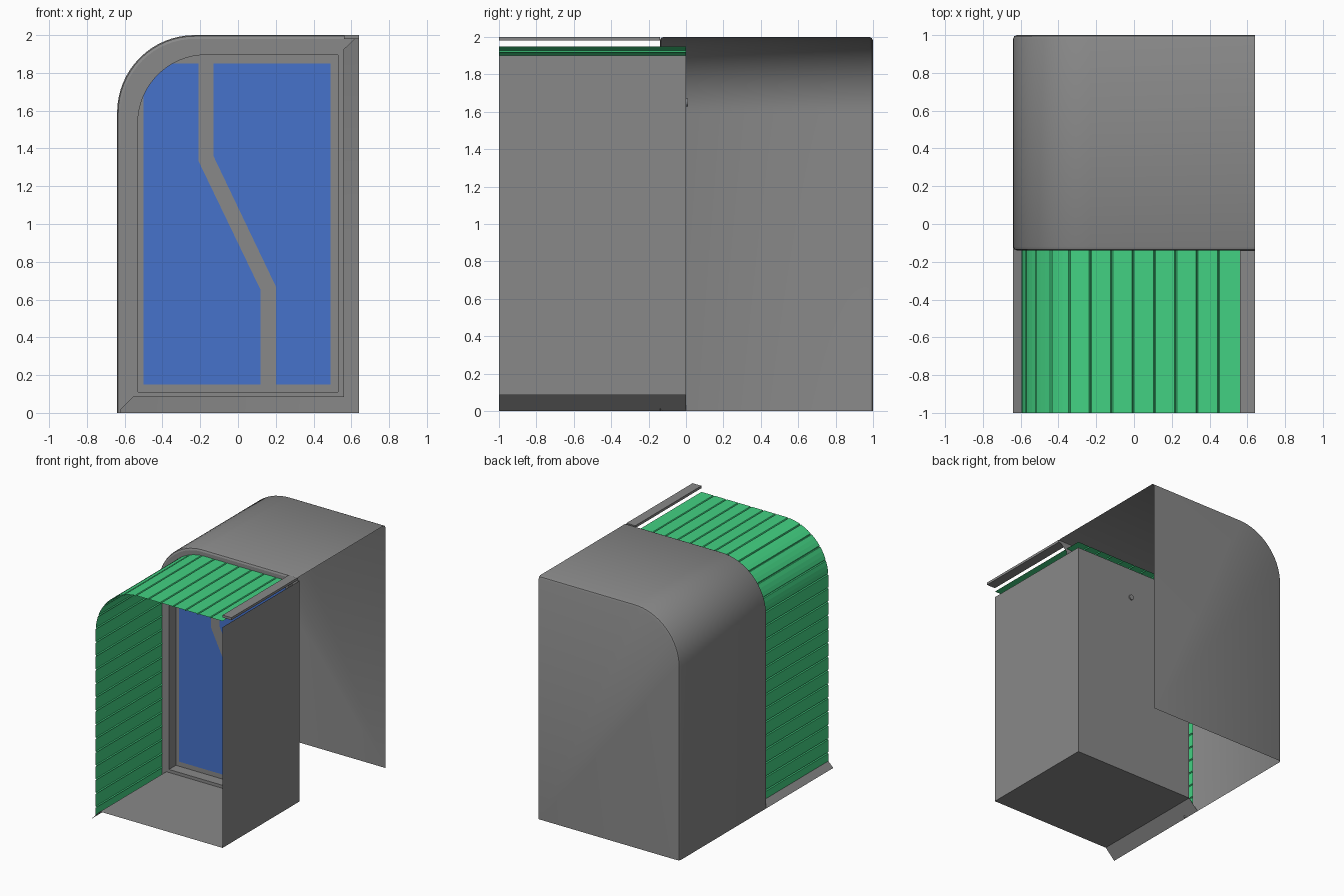
import bpy, bmesh, math

if "Cube" in bpy.data.objects:
    bpy.data.objects.remove(bpy.data.objects["Cube"])


def material(name, rgb):
    m = bpy.data.materials.new(name)
    m.diffuse_color = (*rgb, 1)
    m.use_nodes = True
    m.node_tree.nodes["Principled BSDF"].inputs["Base Color"].default_value = m.diffuse_color
    return m


GRAY = material("gray", (0.25, 0.25, 0.25))
GREEN = material("green", (0.055, 0.64, 0.225))
BLUE = material("blue", (0.062, 0.17, 0.60))


def build(name, faces, mat, smooth=False):
    """Object from a list of faces, each a list of points."""
    bm = bmesh.new()
    for f in faces:
        bm.faces.new([bm.verts.new(p) for p in f])
    bmesh.ops.remove_doubles(bm, verts=bm.verts[:], dist=0.0005)
    bmesh.ops.recalc_face_normals(bm, faces=bm.faces[:])
    me = bpy.data.meshes.new(name)
    bm.to_mesh(me)
    bm.free()
    me.materials.append(mat)
    ob = bpy.data.objects.new(name, me)
    bpy.context.collection.objects.link(ob)
    if smooth:
        bpy.ops.object.select_all(action='DESELECT')
        ob.select_set(True)
        bpy.context.view_layer.objects.active = ob
        bpy.ops.object.shade_smooth_by_angle(angle=math.radians(35))
    return ob


def at(pts, y):
    return [(x, y, z) for x, z in pts]


def loft(rings):
    """Quads between neighbouring open rings."""
    return [[a[i], a[i + 1], b[i + 1], b[i]]
            for a, b in zip(rings, rings[1:]) for i in range(len(a) - 1)]


def profile(left, top, r, foot, right, n=16):
    """Left side, rounded shoulder, flat top."""
    arc = [(left + r - r * math.cos(math.pi / 2 * i / n),
            top - r + r * math.sin(math.pi / 2 * i / n)) for i in range(n + 1)]
    return [(left, foot)] + arc + [(right, top)]


# Rear shell: side, roof and back with small rolled edges
def shell_ring(o, y, foot=0.0):
    return at(profile(-0.64 + o, 2 - o, 0.41 - o, foot, 0.64), y)


rings = [shell_ring(o, y) for o, y in
         [(0.02, -0.14), (0.006, -0.134), (0, -0.12), (0, 0.98), (0.006, 0.994), (0.02, 1)]]
back = rings[-1] + [(0.64, 1, 0)]
build("rear_shell", loft(rings) + [back], GRAY, True)

# Front surround: mitred band, narrow bottom and right borders, reveal
F, W = -0.14, -0.05
inner = profile(-0.53, 1.895, 0.36, 0.11, 0.53)
outer = profile(-0.62, 1.98, 0.39, 0.02, 0.62)
opening = inner + [(0.53, 0.11)]
faces = loft([at(outer, F), at(inner, F)])
faces.append(at([(0.53, 0.11), (0.56, 0.085), (0.56, 1.925), (0.53, 1.895)], F))
faces.append(at([(-0.555, 0.085), (0.56, 0.085), (0.53, 0.11), (-0.53, 0.11)], F))
closed = opening + opening[:1]
faces += loft([at(closed, F), at(closed, W)])
build("window_surround", faces, GRAY, True)
build("window_frame", [at(opening, W)], GRAY)

# Two glass panes beside the bent mullion, left one clipped by the shoulder
G = W - 0.004
arc = [(x, z) for x, z in inner if -0.5 < x < -0.353 and z > 1.684]
left_pane = [(-0.5, 0.15), (0.12, 0.15), (0.12, 0.65), (-0.21, 1.335), (-0.21, 1.85),
             (-0.353, 1.85)] + arc[::-1] + [(-0.5, 1.684)]
right_pane = [(0.2, 0.15), (0.49, 0.15), (0.49, 1.85), (-0.13, 1.85), (-0.13, 1.36), (0.2, 0.67)]
build("left_pane", [at(left_pane, G)], BLUE)
build("right_pane", [at(right_pane, G)], BLUE)

# Rear panel of the front bay, with a small round fitting
panel = profile(-0.555, 1.9, 0.36, 0.085, 0.56) + [(0.56, 0.085)]
build("rear_panel", [at(panel, 0)], GRAY)
circle = [(0.03 + 0.022 * math.cos(a * math.pi / 8), 1.65 + 0.022 * math.sin(a * math.pi / 8))
          for a in range(16)]
loop = circle + circle[:1]
build("round_fitting", loft([at(loop, 0), at(loop, 0.01)]) + [at(circle, 0.01)], GRAY)


# Floor, right wall, sloping sill and top flange
def sheet(name, a, b, y0=-1, y1=0):
    build(name, loft([at([a, b], y0), at([a, b], y1)]), GRAY)


sheet("floor", (-0.555, 0.085), (0.56, 0.085))
sheet("right_wall", (0.56, 0.085), (0.56, 1.9))
sheet("sloping_sill", (-0.64, 0), (-0.555, 0.085))
rim = [(0.56, 2), (0.64, 2), (0.64, 1.98), (0.56, 1.98)]
loop = rim + rim[:1]
build("top_flange", loft([at(loop, -1), at(loop, F)]) + [at(rim, -1), at(rim, F)], GRAY)

# Grooved board cladding wrapped over the side and roof
L, T, R, X, FOOT = -0.595, 1.95, 0.39, 0.56, 0.045
top_len, arc_len = X - (L + R), R * math.pi / 2
total = top_len + arc_len + (T - R - FOOT)


def along(s, o):
    """Point at distance s from the right roof edge, sunk inward by o."""
    if s < top_len:
        return (X - s, T - o)
    if s < top_len + arc_len:
        a = (s - top_len) / R
        return (L + R - (R - o) * math.sin(a), T - R + (R - o) * math.cos(a))
    return (L + o, T - R - (s - top_len - arc_len))


BOARD, HALF = 0.113, 0.006
line = [along(0, 0)]
k = 0
while k * BOARD < total:
    s0 = k * BOARD
    for s, o in [(HALF, 0), (BOARD * 0.35, 0), (BOARD * 0.65, 0), (BOARD - HALF, 0), (BOARD, 0.008)]:
        if s0 + s < total:
            line.append(along(s0 + s, o))
    k += 1
line.append(along(total, 0))
build("board_cladding", loft([at(line, -1), at(line, 0)]), GREEN)
